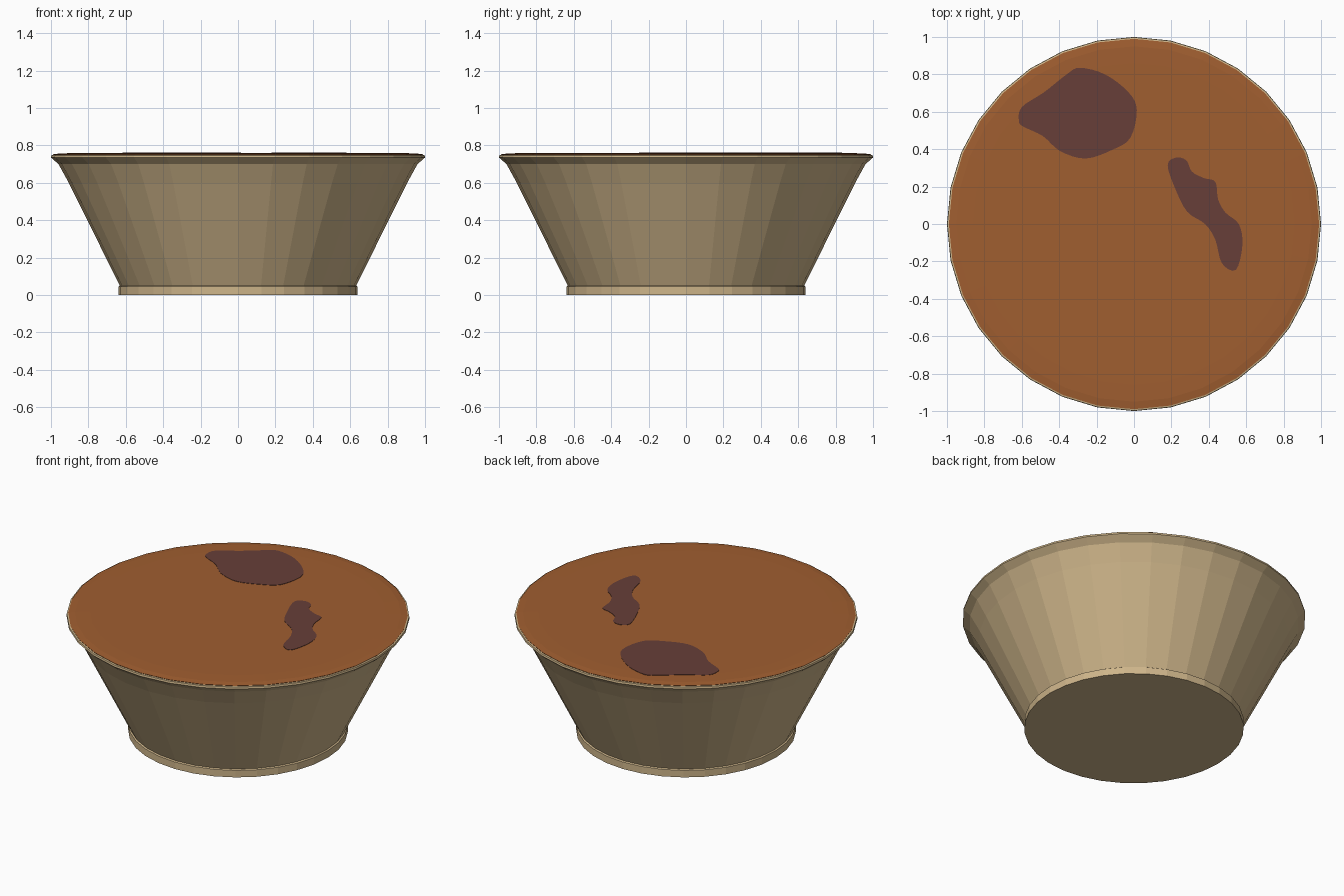
import bpy, bmesh, math
from mathutils import Vector

if "Cube" in bpy.data.objects:
    bpy.data.objects.remove(bpy.data.objects["Cube"])

SIDES = 32


def material(name, rgb):
    m = bpy.data.materials.new(name)
    lin = [(c / 255 / 12.92) if c < 11 else ((c / 255 + 0.055) / 1.055) ** 2.4 for c in rgb]
    m.diffuse_color = (*lin, 1)
    m.use_nodes = True
    m.node_tree.nodes["Principled BSDF"].inputs["Base Color"].default_value = m.diffuse_color
    return m


def finish(name, bm, mat):
    bmesh.ops.recalc_face_normals(bm, faces=bm.faces)
    me = bpy.data.meshes.new(name)
    bm.to_mesh(me)
    bm.free()
    me.materials.append(mat)
    ob = bpy.data.objects.new(name, me)
    bpy.context.collection.objects.link(ob)
    return ob


def lathe(name, profile, mat):
    """Closed round solid from (radius, height) rings, capped at both ends."""
    bm = bmesh.new()
    rings = []
    for r, z in profile:
        rings.append([bm.verts.new((r * math.cos(2 * math.pi * i / SIDES),
                                    r * math.sin(2 * math.pi * i / SIDES), z))
                      for i in range(SIDES)])
    for a, b in zip(rings, rings[1:]):
        for i in range(SIDES):
            j = (i + 1) % SIDES
            bm.faces.new((a[i], a[j], b[j], b[i]))
    bm.faces.new(rings[0])
    bm.faces.new(rings[-1])
    return finish(name, bm, mat)


def blob(name, pts, z, thick, mat, steps=4):
    """Thin plate with a smooth closed outline through the points."""
    p = [Vector(q) for q in pts]
    n = len(p)
    bm = bmesh.new()
    verts = []
    for i in range(n):
        a, b, c, d = (p[(i + k) % n] for k in (-1, 0, 1, 2))
        for s in range(steps):
            t = s / steps
            q = 0.5 * (2 * b + (c - a) * t + (2 * a - 5 * b + 4 * c - d) * t ** 2
                       + (3 * b - a - 3 * c + d) * t ** 3)
            verts.append(bm.verts.new((q.x, q.y, z)))
    face = bm.faces.new(verts)
    ext = bmesh.ops.extrude_face_region(bm, geom=[face], use_keep_orig=True)
    up = [v for v in ext["geom"] if isinstance(v, bmesh.types.BMVert)]
    bmesh.ops.translate(bm, verts=up, vec=(0, 0, thick))
    return finish(name, bm, mat)


tan = material("tan crust", (206, 181, 138))
brown = material("brown filling", (160, 94, 48))
dark = material("dark brown spots", (103, 63, 56))

# Crust shell with small foot and flared rim
lathe("crust", [(0.64, 0), (0.64, 0.045), (0.632, 0.05), (0.905, 0.6),
                (0.96, 0.7), (1.0, 0.735), (0.998, 0.747), (0.985, 0.75)], tan)

# Baked filling, very slightly domed
lathe("filling", [(0.985, 0.74), (0.99, 0.752), (0.95, 0.757), (0.86, 0.759)], brown)

# Scorched spots
blob("large_spot", [(-.615, .55), (-.60, .625), (-.48, .705), (-.36, .80), (-.29, .835),
                    (-.155, .80), (-.03, .705), (.015, .61), (-.02, .46), (-.12, .395),
                    (-.26, .35), (-.395, .39), (-.487, .47), (-.59, .52)],
     0.757, 0.004, dark)
blob("narrow_spot", [(.18, .315), (.225, .355), (.28, .34), (.31, .28), (.375, .245),
                     (.435, .225), (.45, .13), (.49, .06), (.56, 0), (.58, -.11),
                     (.545, -.245), (.47, -.21), (.435, -.085), (.38, 0), (.285, .065),
                     (.22, .19)],
     0.757, 0.004, dark)
